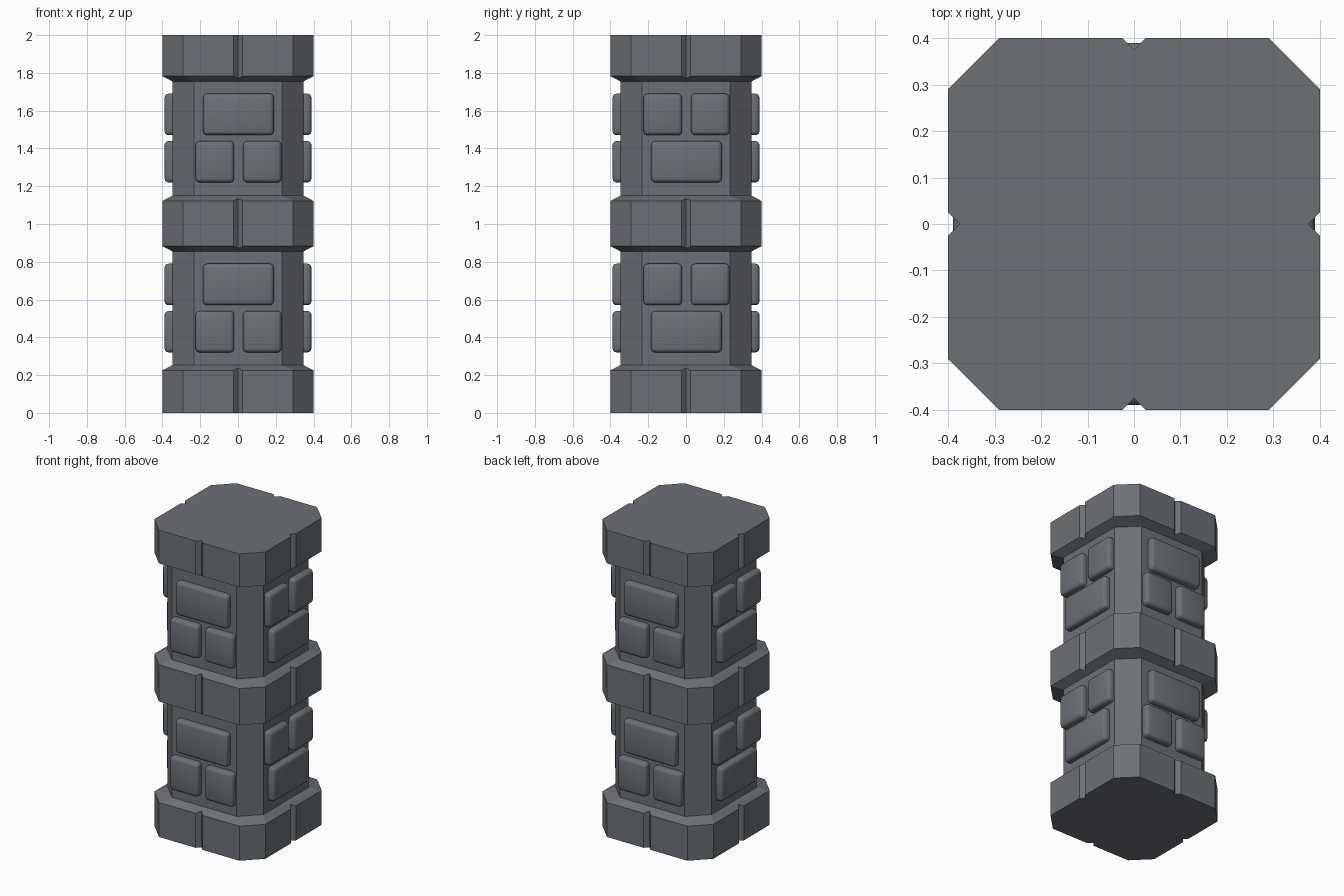
import bpy, bmesh
from math import pi
from mathutils import Matrix, Vector

cube = bpy.data.objects.get("Cube")
if cube:
    bpy.data.objects.remove(cube, do_unlink=True)

stone = bpy.data.materials.new("slate grey stone")
stone.use_nodes = True
colour = (0.150, 0.165, 0.185, 1)
stone.diffuse_color = colour
stone.node_tree.nodes["Principled BSDF"].inputs["Base Color"].default_value = colour

OUTER, OUTER_FLAT = 0.40, 0.29      # collar half width and half length of flat side
INNER, INNER_FLAT = 0.347, 0.233    # shaft
NOTCH = 0.025                       # V groove half width and depth
SLOPE = 0.028                       # height of collar bevel


def add_object(name, bm):
    bmesh.ops.recalc_face_normals(bm, faces=bm.faces)
    mesh = bpy.data.meshes.new(name)
    bm.to_mesh(mesh)
    bm.free()
    mesh.materials.append(stone)
    obj = bpy.data.objects.new(name, mesh)
    bpy.context.collection.objects.link(obj)
    return obj


def ring(bm, side):
    """Repeat the points of the front side on all four sides."""
    return [bm.verts.new(Matrix.Rotation(k * pi / 2, 3, 'Z') @ Vector(p))
            for k in range(4) for p in side]


def octagon(bm, z):
    return ring(bm, [(-INNER_FLAT, -INNER, z), (INNER_FLAT, -INNER, z)])


def notched(bm, z, lift):
    tip = z + lift * NOTCH / (OUTER - INNER)
    return ring(bm, [(-OUTER_FLAT, -OUTER, z), (-NOTCH, -OUTER, z),
                     (0, NOTCH - OUTER, tip),
                     (NOTCH, -OUTER, z), (OUTER_FLAT, -OUTER, z)])


def bridge(bm, a, b):
    for i in range(len(a)):
        j = (i + 1) % len(a)
        bm.faces.new((a[i], a[j], b[j], b[i]))


def collar(name, z0, z1, slope_below, slope_above):
    bm = bmesh.new()
    ends = []
    for z, lift in ((z0, -SLOPE * slope_below), (z1, SLOPE * slope_above)):
        rim = notched(bm, z, lift)
        ends.append(rim)
        if not lift:
            bm.faces.new(rim)
            continue
        inner = octagon(bm, z + lift)
        bm.faces.new(inner)
        for k in range(4):
            a, b = inner[2 * k], inner[2 * k + 1]
            bm.faces.new(rim[5 * k:5 * k + 5] + [b, a])
            bm.faces.new((rim[5 * k + 4], rim[(5 * k + 5) % 20],
                          inner[(2 * k + 2) % 8], b))
    bridge(bm, *ends)
    add_object(name, bm)


def brick(name, x0, x1, z0, z1, turn):
    bm = bmesh.new()
    bmesh.ops.create_cube(bm, size=1)
    for v in bm.verts:
        v.co = (x0 if v.co.x < 0 else x1,
                -0.389 if v.co.y < 0 else -0.32,
                z0 if v.co.z < 0 else z1)
    bm.transform(Matrix.Rotation(turn * pi / 2, 4, 'Z'))
    obj = add_object(name, bm)
    bevel = obj.modifiers.new("rounded edges", 'BEVEL')
    bevel.width = 0.022
    bevel.segments = 3
    obj.data.shade_smooth()


# Eight-sided shaft
bm = bmesh.new()
low, high = octagon(bm, 0.1), octagon(bm, 1.9)
bm.faces.new(low)
bm.faces.new(high)
bridge(bm, low, high)
add_object("shaft", bm)

# Notched collars
collar("base_collar", 0, 0.225, False, True)
collar("middle_collar", 0.883, 1.122, True, True)
collar("top_collar", 1.783, 2, True, False)

# Raised bricks: one long and two short per side, rows swapped on alternate sides
ROWS = (0.32, 0.57)
HEIGHT = 0.22
for tier, rise in (("lower", 0), ("upper", 0.9)):
    for turn, side in enumerate(("front", "left", "back", "right")):
        long_z = rise + ROWS[1 - turn % 2]
        short_z = rise + ROWS[turn % 2]
        for part, x0, x1, z in (("long_brick", -0.185, 0.19, long_z),
                                ("short_brick_a", -0.225, -0.02, short_z),
                                ("short_brick_b", 0.027, 0.23, short_z)):
            brick(f"{tier}_{side}_{part}", x0, x1, z, z + HEIGHT, turn)
